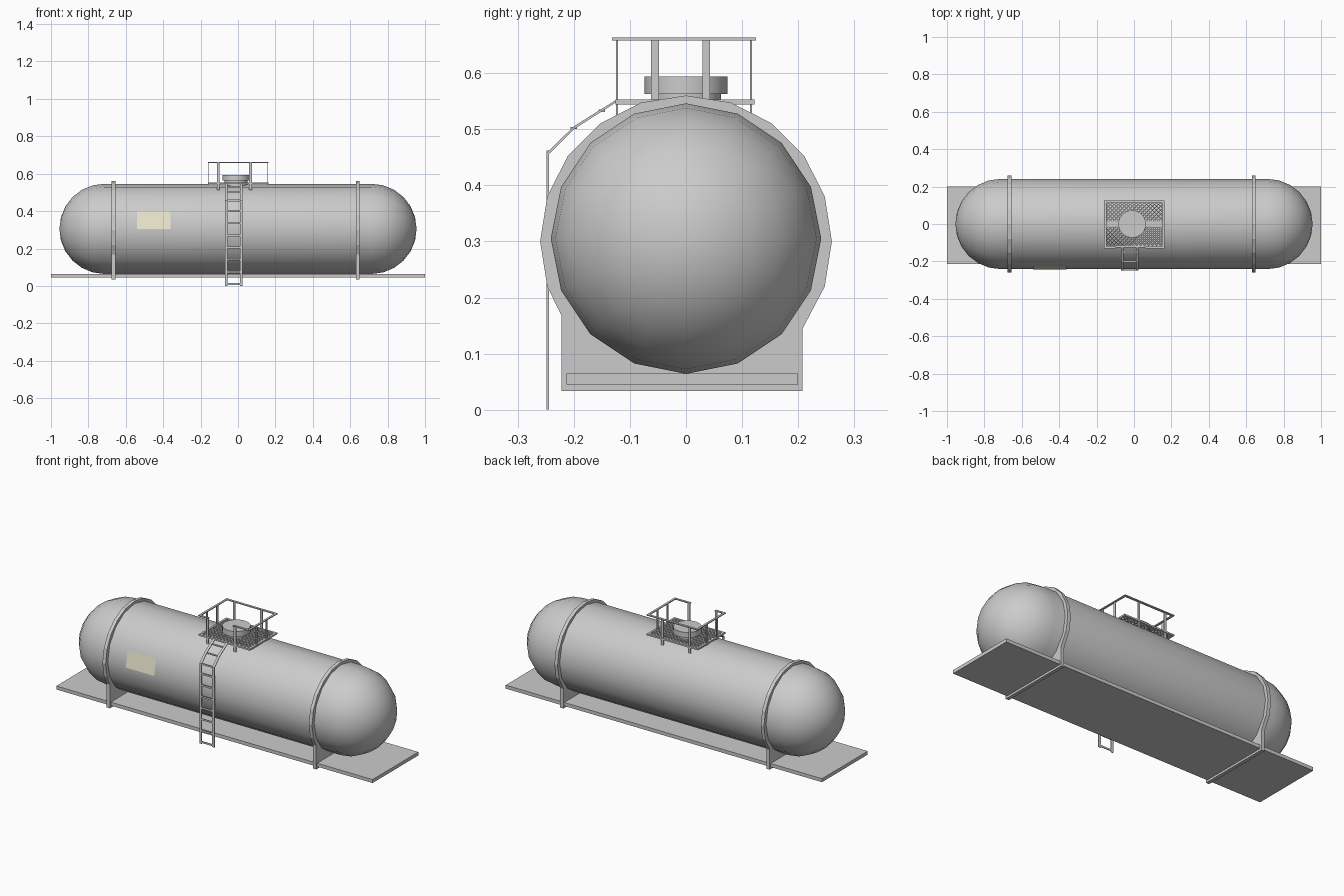
import bpy, bmesh, math
from mathutils import Vector

if "Cube" in bpy.data.objects:
    bpy.data.objects.remove(bpy.data.objects["Cube"])


def make(name, bm, smooth=False):
    bmesh.ops.recalc_face_normals(bm, faces=bm.faces)
    me = bpy.data.meshes.new(name)
    bm.to_mesh(me)
    bm.free()
    ob = bpy.data.objects.new(name, me)
    bpy.context.collection.objects.link(ob)
    if smooth:
        bpy.ops.object.select_all(action='DESELECT')
        ob.select_set(True)
        bpy.context.view_layer.objects.active = ob
        bpy.ops.object.shade_smooth_by_angle(angle=math.radians(32))
    return ob


def add_box(bm, x0, x1, y0, y1, z0, z1):
    vs = bmesh.ops.create_cube(bm, size=1)['verts']
    for v in vs:
        v.co = ((x0 + x1) / 2 + v.co.x * (x1 - x0),
                (y0 + y1) / 2 + v.co.y * (y1 - y0),
                (z0 + z1) / 2 + v.co.z * (z1 - z0))


def add_prism(bm, pts, depth):
    """Extrude a closed planar outline along a vector."""
    d = Vector(depth)
    a = [bm.verts.new(p) for p in pts]
    b = [bm.verts.new(Vector(p) + d) for p in pts]
    n = len(pts)
    bm.faces.new(a)
    bm.faces.new(b[::-1])
    for i in range(n):
        bm.faces.new((a[i], b[i], b[(i + 1) % n], a[(i + 1) % n]))


CZ, R, HX = 0.305, 0.241, 0.714

# Tank: 16-sided shell with hemispherical ends, spun around x
bm = bmesh.new()
prof = [(HX + R * math.sin(math.radians(a)), R * math.cos(math.radians(a))) for a in range(0, 90, 15)]
prof = [(-x, r) for x, r in reversed(prof)] + prof
rings = [[bm.verts.new((x, r * math.cos(k * math.pi / 8), CZ + r * math.sin(k * math.pi / 8)))
          for k in range(16)] for x, r in prof]
for a, b in zip(rings, rings[1:]):
    for k in range(16):
        bm.faces.new((a[k], a[(k + 1) % 16], b[(k + 1) % 16], b[k]))
for ring, x in ((rings[0], -HX - R), (rings[-1], HX + R)):
    tip = bm.verts.new((x, 0, CZ))
    for k in range(16):
        bm.faces.new((ring[k], ring[(k + 1) % 16], tip))
make("tank", bm, True)

# Strap rings with saddle plates
for side, cx in (("left", -0.665), ("right", 0.64)):
    bm = bmesh.new()
    pts = [(cx - 0.01, 0.26 * math.cos(k * math.pi / 10), 0.30 + 0.26 * math.sin(k * math.pi / 10))
           for k in range(-4, 15)]
    pts = [p for p in pts if p[2] > 0.2]
    pts = [(cx - 0.01, 0.208, 0.033), (cx - 0.01, 0.208, 0.145)] + pts
    pts += [(cx - 0.01, -0.222, 0.168), (cx - 0.01, -0.222, 0.033)]
    add_prism(bm, pts, (0.02, 0, 0))
    make(side + "_saddle_strap", bm)

# Base plate
bm = bmesh.new()
add_box(bm, -1, 1, -0.213, 0.20, 0.045, 0.065)
make("base_plate", bm)

# Blank cream panel lying on the front facet
bm = bmesh.new()
c, s = R * math.cos(math.pi / 8), R * math.sin(math.pi / 8)
bm.faces.new([bm.verts.new(p) for p in (
    (-0.54, -R - 0.002, CZ), (-0.36, -R - 0.002, CZ),
    (-0.36, -c - 0.002, CZ + s), (-0.54, -c - 0.002, CZ + s))])
panel = make("front_panel", bm)
mat = bpy.data.materials.new("cream")
mat.diffuse_color = (0.83, 0.79, 0.62, 1)
mat.use_nodes = True
mat.node_tree.nodes["Principled BSDF"].inputs["Base Color"].default_value = mat.diffuse_color
panel.data.materials.append(mat)

# Hatch neck and lid
bm = bmesh.new()
for r, z0, z1 in ((0.062, 0.50, 0.565), (0.074, 0.563, 0.594)):
    vs = bmesh.ops.create_cone(bm, cap_ends=True, segments=18, radius1=r, radius2=r, depth=z1 - z0)['verts']
    bmesh.ops.translate(bm, verts=vs, vec=(-0.01, 0, (z0 + z1) / 2))
make("hatch", bm, True)

# Walkway frame
X0, X1, Y0, Y1 = -0.16, 0.163, -0.126, 0.122
bm = bmesh.new()
for y in (Y0, Y1 - 0.012):
    add_box(bm, X0, X1, y, y + 0.012, 0.544, 0.553)
for x in (X0, X1 - 0.012):
    add_box(bm, x, x + 0.012, Y0 + 0.012, Y1 - 0.012, 0.544, 0.553)
make("walkway_frame", bm)

# Diagonal grating bars clipped to the frame
bm = bmesh.new()
ax, bx, ay, by = X0 + 0.008, X1 - 0.008, Y0 + 0.008, Y1 - 0.008
w = 0.0035
for sgn in (1, -1):
    for i in range(26):
        off = ax - (by - ay) + 0.012 + i * 0.0215
        t0, t1 = max(0, ax - off), min(by - ay, bx - off)
        if t1 - t0 < 0.006:
            continue
        ya, yb = (ay + t0, ay + t1) if sgn > 0 else (by - t0, by - t1)
        p, q = (off + t0, ya), (off + t1, yb)
        z = 0.546
        add_prism(bm, [(p[0] - w, p[1], z), (p[0] + w, p[1], z),
                       (q[0] + w, q[1], z), (q[0] - w, q[1], z)], (0, 0, 0.005))
make("walkway_grating", bm)

# Guard rail posts
bm = bmesh.new()
for x in (-0.105, 0.067):
    for y in (-0.123, 0.116):
        add_box(bm, x - 0.007, x + 0.007, y - 0.002, y + 0.002, 0.512, 0.66)
for x in (-0.157, 0.156):
    for y in (-0.055, 0.036):
        add_box(bm, x - 0.002, x + 0.002, y - 0.007, y + 0.007, 0.54, 0.66)
make("guard_posts", bm)

# Top rail, open at the ladder
bm = bmesh.new()
add_box(bm, X0, X1, 0.112, 0.125, 0.658, 0.663)
for x in (X0, X1 - 0.012):
    add_box(bm, x, x + 0.012, -0.132, 0.112, 0.658, 0.663)
add_box(bm, X0 + 0.012, -0.097, -0.132, -0.12, 0.658, 0.663)
add_box(bm, 0.059, X1 - 0.012, -0.132, -0.12, 0.658, 0.663)
make("guard_rail", bm)

# Ladder stringers bent over the tank, with rungs
bm = bmesh.new()
t = 0.0045
path = [(-0.249, 0), (-0.249, 0.457), (-0.2, 0.505), (-0.125, 0.552)]
inner = [(-0.125, 0.552 - t), (-0.199, 0.505 - t), (-0.249 + t, 0.455), (-0.249 + t, 0)]
for x in (-0.07, 0.011):
    add_prism(bm, [(x, y, z) for y, z in path + inner], (0.014, 0, 0))
for z in (0.005, 0.07, 0.135, 0.2, 0.265, 0.33, 0.395, 0.452):
    add_box(bm, -0.057, 0.012, -0.2485, -0.2445, z, z + 0.01)
for y, z in ((-0.2, 0.501), (-0.15, 0.532)):
    add_box(bm, -0.057, 0.012, y - 0.006, y + 0.006, z - 0.001, z + 0.003)
make("ladder", bm)
